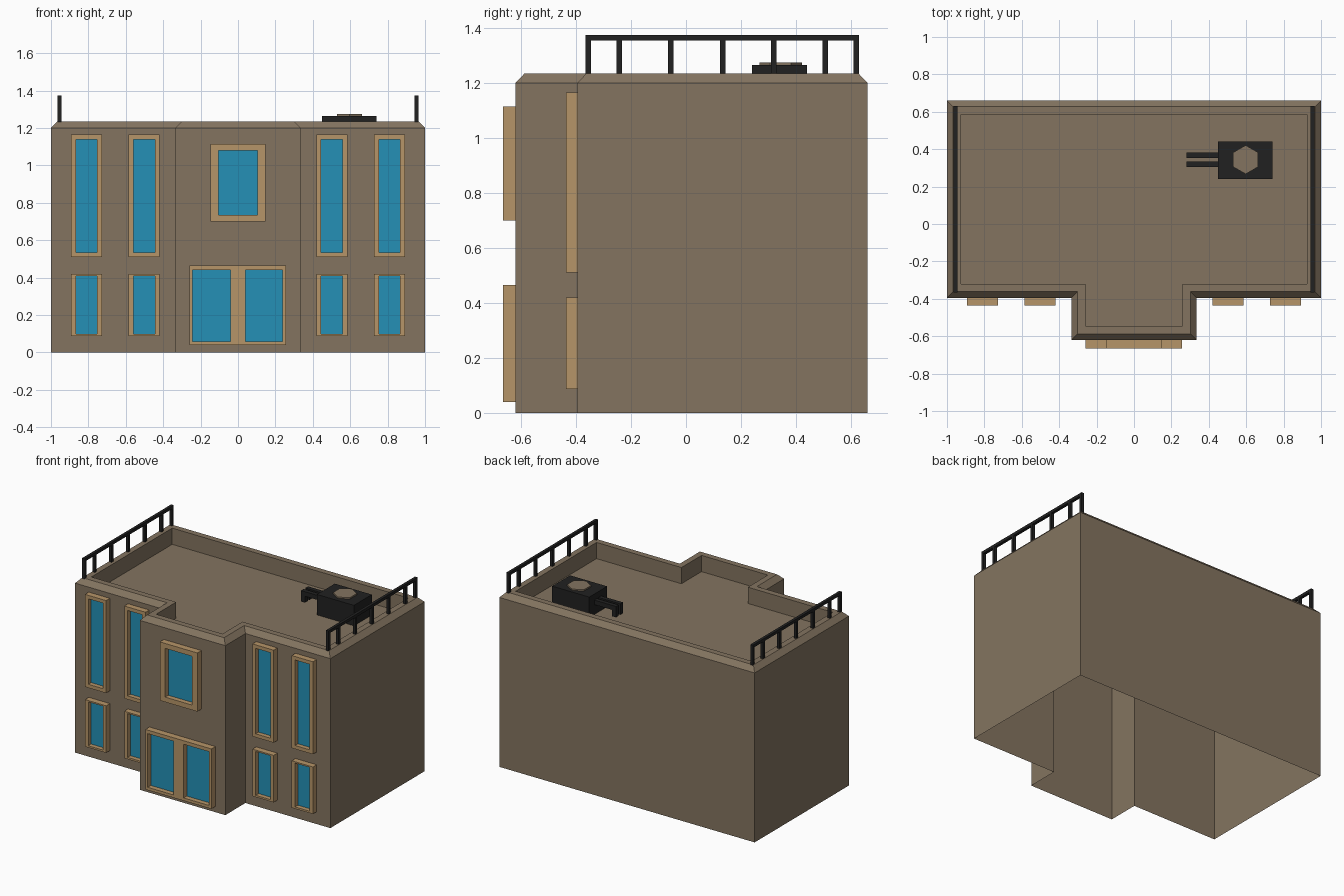
import bpy, bmesh, math
from mathutils import Matrix, Vector

cube = bpy.data.objects.get("Cube")
if cube:
    bpy.data.objects.remove(cube, do_unlink=True)


def material(name, rgb):
    m = bpy.data.materials.new(name)
    m.use_nodes = True
    m.diffuse_color = (*rgb, 1)
    for n in m.node_tree.nodes:
        if n.type == 'BSDF_PRINCIPLED':
            n.inputs["Base Color"].default_value = (*rgb, 1)
    return m


WALL = material("brown wall", (0.23, 0.175, 0.117))
FRAME = material("tan frame", (0.47, 0.30, 0.14))
GLASS = material("blue glass", (0.018, 0.28, 0.47))
METAL = material("black metal", (0.015, 0.015, 0.015))


def finish(name, bm, *mats):
    mesh = bpy.data.meshes.new(name)
    bm.to_mesh(mesh)
    bm.free()
    for m in mats:
        mesh.materials.append(m)
    obj = bpy.data.objects.new(name, mesh)
    bpy.context.collection.objects.link(obj)
    return obj


def add_box(bm, x0, x1, y0, y1, z0, z1):
    mat = Matrix.Translation(((x0 + x1) / 2, (y0 + y1) / 2, (z0 + z1) / 2))
    mat = mat @ Matrix.Diagonal((x1 - x0, y1 - y0, z1 - z0, 1))
    bmesh.ops.create_cube(bm, size=1, matrix=mat)


# Building shell: one outline with a front bay, stepped inwards for the parapet
MAIN_FRONT, BAY_FRONT, BACK = -0.395, -0.62, 0.66
ROOF, RIM = 1.12, 1.235


def outline(d, z):
    side, bay = 1 - d, 0.335 - d
    half = [(bay, BAY_FRONT + d), (bay, MAIN_FRONT + d), (side, MAIN_FRONT + d), (side, BACK - d)]
    points = half + [(-x, y) for x, y in reversed(half)]
    return [(x, y, z) for x, y in points]


bm = bmesh.new()
steps = [(0, 0), (0, 1.2), (0.033, RIM), (0.075, RIM), (0.075, ROOF)]
rings = [[bm.verts.new(p) for p in outline(d, z)] for d, z in steps]
for low, high in zip(rings, rings[1:]):
    for i in range(len(low)):
        j = (i + 1) % len(low)
        bm.faces.new((low[i], low[j], high[j], high[i]))
bm.faces.new(rings[-1])
finish("building_shell", bm, WALL)


# Windows: a raised grid of frame cells with recessed glass in the odd cells
def window(name, xs, zs, wall, depth):
    bm = bmesh.new()
    grid = [[bm.verts.new((x, wall, z)) for z in zs] for x in xs]
    solid, panes = [], []
    for i in range(len(xs) - 1):
        for k in range(len(zs) - 1):
            f = bm.faces.new((grid[i][k], grid[i + 1][k], grid[i + 1][k + 1], grid[i][k + 1]))
            if i % 2 and k % 2:
                f.material_index = 1
                panes.append(f)
            else:
                solid.append(f)
    new = bmesh.ops.extrude_face_region(bm, geom=solid)["geom"]
    front = [g for g in new if isinstance(g, bmesh.types.BMVert)]
    bmesh.ops.translate(bm, verts=front, vec=(0, -depth, 0))
    spare = [f for f in solid if f.is_valid]
    if spare:
        bmesh.ops.delete(bm, geom=spare, context='FACES_ONLY')
    pane_verts = list({v for f in panes for v in f.verts})
    bmesh.ops.translate(bm, verts=pane_verts, vec=(0, -0.01, 0))
    for f in bm.faces:
        if f not in panes:
            f.material_index = 0
    finish(name, bm, FRAME, GLASS)


for label, cx in (("right_outer", -0.81), ("right_inner", -0.502),
                  ("left_inner", 0.502), ("left_outer", 0.81)):
    xs = [cx + o for o in (-0.083, -0.057, 0.057, 0.083)]
    window(label + "_upper_window", xs, (0.51, 0.535, 1.14, 1.165), MAIN_FRONT, 0.042)
    window(label + "_lower_window", xs, (0.087, 0.1, 0.41, 0.42), MAIN_FRONT, 0.042)

window("bay_window", (-0.147, -0.105, 0.105, 0.147), (0.7, 0.735, 1.08, 1.115), BAY_FRONT, 0.045)
window("front_doors", (-0.26, -0.242, -0.04, 0.04, 0.238, 0.257),
       (0.04, 0.06, 0.44, 0.465), BAY_FRONT, 0.045)

# Railings along both sides of the roof
for label, s in (("left", 1), ("right", -1)):
    bm = bmesh.new()
    x0, x1 = s * 0.955 - 0.01, s * 0.955 + 0.01
    add_box(bm, x0, x1, -0.365, 0.63, 1.355, 1.375)
    for y in (-0.355, -0.242, -0.055, 0.133, 0.32, 0.507, 0.62):
        add_box(bm, x0, x1, y - 0.01, y + 0.01, RIM - 0.005, 1.355)
    finish(label + "_railing", bm, METAL)

# Rooftop air unit with two bent ducts and a hexagonal fan cap
bm = bmesh.new()
add_box(bm, 0.45, 0.74, 0.24, 0.44, ROOF, 1.265)
finish("air_unit", bm, METAL)

bm = bmesh.new()
for y in (0.32, 0.368):
    add_box(bm, 0.28, 0.45, y - 0.015, y + 0.015, 1.19, 1.222)
    add_box(bm, 0.28, 0.312, y - 0.015, y + 0.015, 1.145, 1.19)
finish("air_ducts", bm, METAL)

bm = bmesh.new()
place = Matrix.Translation((0.597, 0.344, 1.269)) @ Matrix.Rotation(math.radians(60), 4, 'Z')
bmesh.ops.create_cone(bm, cap_ends=True, segments=6, radius1=0.077, radius2=0.077,
                      depth=0.012, matrix=place)
finish("fan_cap", bm, WALL)
